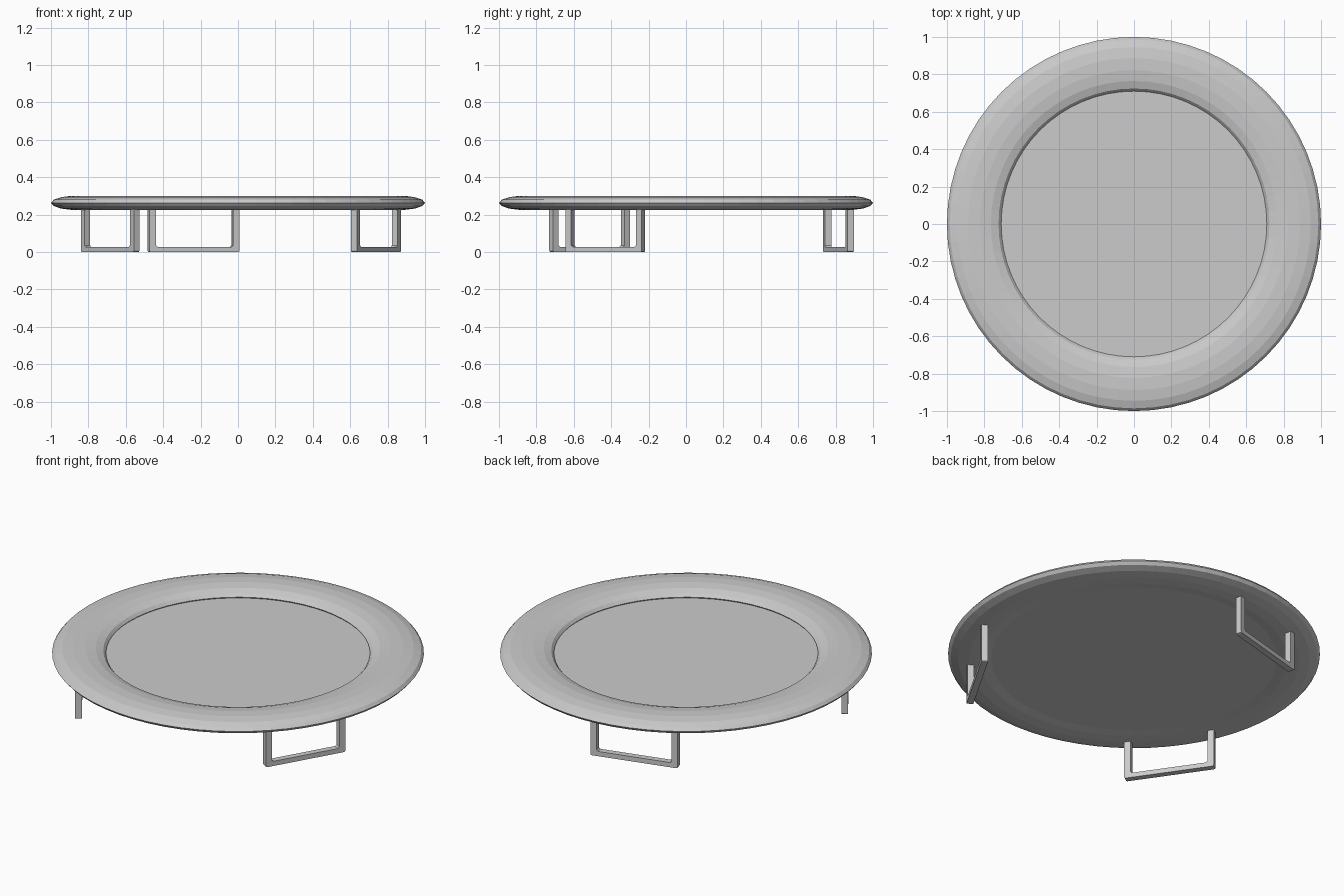
import bpy, bmesh, math
from mathutils import Matrix, Vector

if "Cube" in bpy.data.objects:
    bpy.data.objects.remove(bpy.data.objects["Cube"])


def finish(name, bm):
    bmesh.ops.recalc_face_normals(bm, faces=bm.faces)
    mesh = bpy.data.meshes.new(name)
    bm.to_mesh(mesh)
    bm.free()
    obj = bpy.data.objects.new(name, mesh)
    bpy.context.collection.objects.link(obj)
    return obj


# Tray rim: ring with a flattened, 14-sided oval section
bpy.ops.mesh.primitive_torus_add(
    major_segments=64, minor_segments=14, major_radius=0.855,
    minor_radius=0.145, location=(0, 0, 0.263))
rim = bpy.context.object
rim.name = "tray_rim"
rim.scale.z = 0.039 / 0.145
bpy.ops.object.transform_apply(location=True, scale=True)

# Tray floor: flat disc, recessed on top and nearly flush below
bm = bmesh.new()
bmesh.ops.create_cone(
    bm, cap_ends=True, segments=64, radius1=0.768, radius2=0.713,
    depth=0.026, matrix=Matrix.Translation((0, 0, 0.244)))
finish("tray_floor", bm)


# Leg: U-shaped bar frame with softened corners
def add_leg(name, x, y, angle, length):
    h, w, depth, top, c = length / 2, 0.036, 0.036, 0.245, 0.008
    half = [(h, top), (h, c), (h - c * 0.3, c * 0.3), (h - c, 0)]
    inner = [(h - w - c, 0.028), (h - w, 0.028 + c), (h - w, top)]
    outline = half + [(-a, b) for a, b in reversed(half)]
    outline += [(-a, b) for a, b in reversed(inner)] + inner
    bm = bmesh.new()
    face = bm.faces.new([bm.verts.new((a, -depth / 2, b)) for a, b in outline])
    ext = bmesh.ops.extrude_face_region(bm, geom=[face])
    new = [v for v in ext["geom"] if isinstance(v, bmesh.types.BMVert)]
    bmesh.ops.translate(bm, verts=new, vec=Vector((0, depth, 0)))
    leg = finish(name, bm)
    leg.location = (x, y, 0)
    leg.rotation_euler.z = math.radians(angle)


add_leg("back_leg", -0.237, 0.815, 15, 0.50)
add_leg("front_left_leg", -0.684, -0.515, -55.5, 0.50)
add_leg("front_right_leg", 0.738, -0.432, 60, 0.472)
